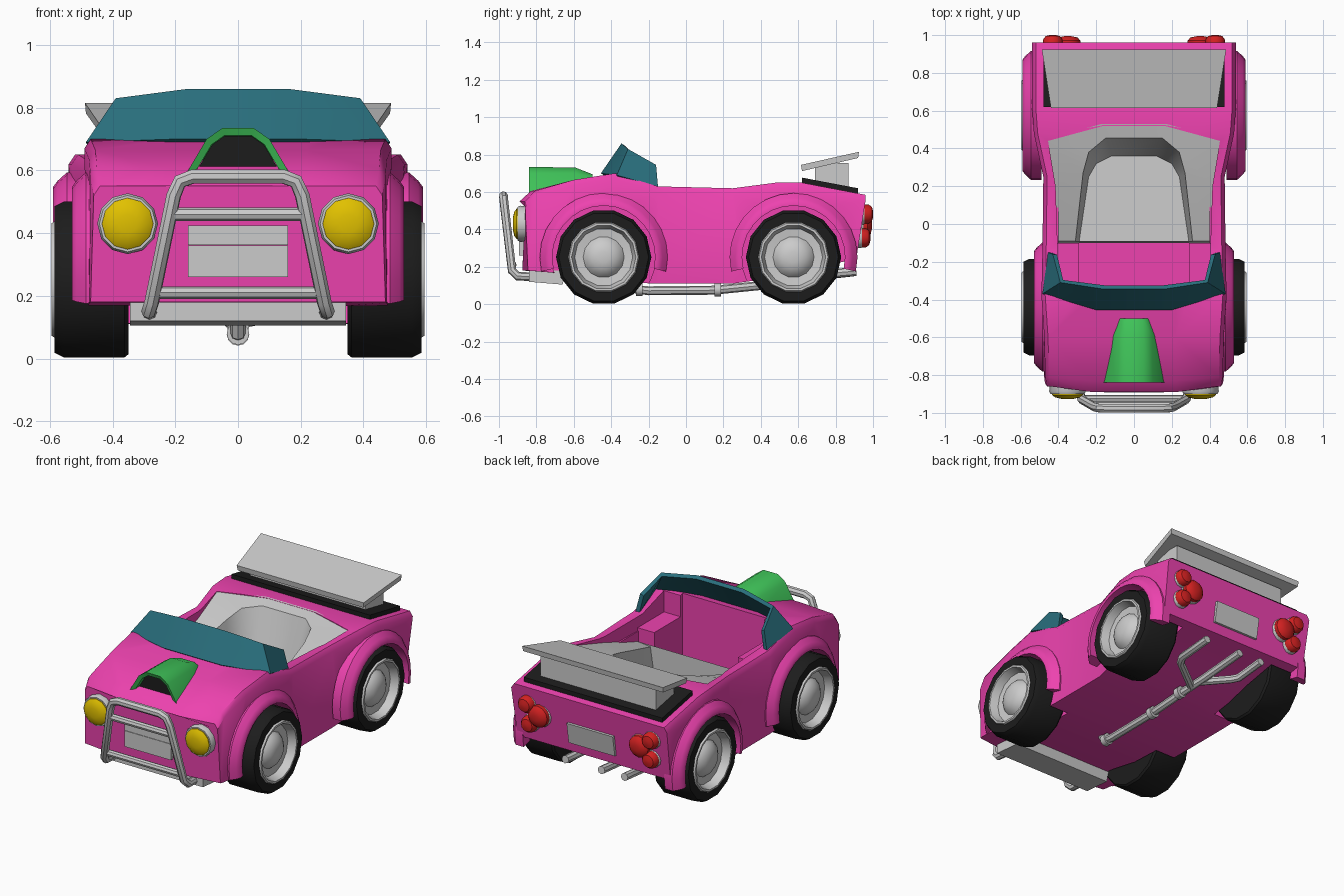
import bpy, bmesh, math
from mathutils import Vector

if "Cube" in bpy.data.objects:
    bpy.data.objects.remove(bpy.data.objects["Cube"])


def mat(name, r, g, b):
    m = bpy.data.materials.new(name)
    m.diffuse_color = (r, g, b, 1)
    m.use_nodes = True
    m.node_tree.nodes["Principled BSDF"].inputs["Base Color"].default_value = m.diffuse_color
    return m


PINK = mat("pink", .85, .055, .43)
TEAL = mat("teal", .022, .155, .2)
GREEN = mat("green", .05, .55, .1)
YELLOW = mat("yellow", .75, .53, 0)
RED = mat("red", .65, .015, .015)
BLACK = mat("black", .012, .012, .012)


def finish(name, bm, m=None):
    bmesh.ops.recalc_face_normals(bm, faces=bm.faces)
    me = bpy.data.meshes.new(name)
    bm.to_mesh(me)
    bm.free()
    ob = bpy.data.objects.new(name, me)
    bpy.context.collection.objects.link(ob)
    if m:
        me.materials.append(m)
    return ob


def loft(name, rings, m=None, caps=True, closed=True):
    """Skin a list of point rings."""
    bm = bmesh.new()
    vs = [[bm.verts.new(p) for p in r] for r in rings]
    n = len(rings[0])
    for a, b in zip(vs, vs[1:]):
        for i in range(n if closed else n - 1):
            j = (i + 1) % n
            bm.faces.new((a[i], a[j], b[j], b[i]))
    if caps:
        bm.faces.new(vs[0])
        bm.faces.new(vs[-1])
    return finish(name, bm, m)


def box(name, x0, x1, y0, y1, z0, z1, m=None):
    return loft(name, [[(x0, y0, z), (x1, y0, z), (x1, y1, z), (x0, y1, z)] for z in (z0, z1)], m)


def lathe(name, prof, origin, u, seg, m=None):
    """Revolve (distance along u, radius) points about direction u."""
    u = Vector(u)
    z = Vector((0, 0, 1))
    w = u.cross(z)
    rings = [[Vector(origin) + u * d + r * (w * math.cos(2 * math.pi * i / seg) + z * math.sin(2 * math.pi * i / seg))
              for i in range(seg)] for d, r in prof]
    return loft(name, rings, m)


def tube(name, pts, r):
    cu = bpy.data.curves.new(name, 'CURVE')
    cu.dimensions = '3D'
    cu.bevel_depth = r
    cu.bevel_resolution = 2
    cu.use_fill_caps = True
    sp = cu.splines.new('POLY')
    sp.points.add(len(pts) - 1)
    for p, c in zip(sp.points, pts):
        p.co = (*c, 1)
    ob = bpy.data.objects.new(name, cu)
    bpy.context.collection.objects.link(ob)
    activate(ob)
    bpy.ops.object.convert(target='MESH')


def activate(ob):
    bpy.ops.object.select_all(action='DESELECT')
    ob.select_set(True)
    bpy.context.view_layer.objects.active = ob


def apply(ob):
    activate(ob)
    for md in list(ob.modifiers):
        bpy.ops.object.modifier_apply(modifier=md.name)


def cut(ob, cutter):
    cutter.hide_render = True
    md = ob.modifiers.new("cut", 'BOOLEAN')
    md.operation = 'DIFFERENCE'
    md.solver = 'EXACT'
    md.object = cutter
    apply(ob)
    bpy.data.objects.remove(cutter)


def both(pts):
    """Right half outline followed by its mirror image."""
    return list(pts) + [(-p[0], *p[1:]) for p in reversed(pts)]


def flat(pts, z):
    return both([(p[0], p[1], z) for p in pts])


WHEELS = [(-.44, .53), (.575, .59)]   # y position, fender reach in x
WZ = .252

# body shell: y bottom, y top, z bottom, z top, half width bottom and top, bow of the middle
secs = [(-.845, -.86, .18, .55, .47, .46, .03), (-.82, -.81, .178, .605, .475, .47, .02),
        (-.6, -.6, .16, .665, .48, .475, 0), (-.4, -.38, .12, .70, .48, .49, 0),
        (-.15, -.15, .11, .63, .475, .485, 0), (.25, .25, .11, .62, .475, .48, 0),
        (.46, .48, .14, .65, .50, .53, 0), (.62, .62, .185, .65, .53, .54, 0), (.91, .96, .24, .585, .53, .54, 0)]
rings = [both([(.22, yb - d, zb), (wb, yb, zb), (wt, yt, zt - .03), (wt - .02, yt, zt), (.22, yt - d, zt)])
         for yb, yt, zb, zt, wb, wt, d in secs]
body = loft("body", rings, PINK)
for y, _ in WHEELS:
    for s in (-1, 1):
        cut(body, lathe("well_cutter", [(.34, .278), (.7, .278)], (0, y, WZ), (s, 0, 0), 28))
cut(body, box("footwell_cutter", -.29, .29, -.38, -.05, .2, .9))
cut(body, box("dash_cutter", -.405, .405, -.36, -.05, .56, .9))
upper_hole = [(.405, -.1), (.415, .2), (.455, .44), (.16, .52)]
lower_hole = [(.4, -.1), (.4, .21), (.32, .29), (.16, .44)]
cut(body, loft("seat_cutter", [flat(upper_hole, .54), flat(upper_hole, .9)]))
cut(body, loft("seat_cutter", [flat(lower_hole, .22), flat(lower_hole, .6)]))

# seat tub
outer = [(.41, -.09, .48), (.42, .2, .58), (.465, .45, .645), (.17, .53, .652)]
inner = [(.31, -.09, .47), (.27, .27, .58), (.24, .38, .62), (.15, .455, .63)]
low = [(.29, -.09, .34), (.24, .25, .33), (.2, .32, .33), (.12, .36, .33)]
step = both([(x, y, z) for (x, y), z in zip(lower_hole, (.46, .535, .545, .545))])
loft("seat", [flat(lower_hole, .22), step, both(outer), both(inner), both(low)])

# fenders and wheels
for y, X in WHEELS:
    for s in (-1, 1):
        sec = [(X - .1, .275), (X, .275), (X, .295), (X - .015, .315), (X - .045, .342), (X - .1, .342)]
        rings = []
        for i in range(17):
            a = math.radians(-13 + 206 * i / 16)
            rings.append([(s * x, y + r * math.cos(a), WZ + r * math.sin(a)) for x, r in sec])
        loft("fender", rings, PINK)
        lathe("tire", [(.35, .17), (.35, .245), (.362, .255), (.555, .255), (.585, .24), (.585, .188), (.53, .18)],
              (0, y, WZ), (s, 0, 0), 14, BLACK)
        lathe("rim", [(.45, .18), (.585, .19), (.595, .184), (.595, .172), (.545, .155), (.54, .11),
                      (.56, .095), (.58, .065), (.588, .03)], (0, y, WZ), (s, 0, 0), 14)

# windshield
lower = both([(.455, -.15, .63), (.485, -.37, .69), (.2, -.455, .70)])
upper = both([(.43, -.16, .745), (.39, -.31, .83), (.16, -.345, .86)])
glass = loft("windshield", [lower, upper], TEAL, caps=False, closed=False)
glass.modifiers.new("thick", 'SOLIDIFY').thickness = .025
apply(glass)


# hood scoop with dark recessed mouth
def arch(y, k, pts):
    return both([(x * k, y, .59 + (z - .59) * k) for x, z in pts])


front = [(.165, .59), (.10, .70), (.05, .735)]
mid = [(.125, .63), (.095, .70), (.05, .73)]
back = [(.085, .65), (.075, .68), (.045, .695)]
loft("hood_scoop", [arch(-.68, .7, front), arch(-.72, .84, front), arch(-.83, .84, front), arch(-.84, 1, front),
                    arch(-.59, 1, mid), arch(-.5, 1, back)], GREEN)
loft("scoop_mouth", [arch(-.80, .83, front), arch(-.7, .83, front)], BLACK)

# headlights and tail lights
for s in (-1, 1):
    c = (s * .352, 0, .43)
    lathe("headlight_ring", [(.82, .09), (.885, .097), (.9, .09), (.9, .07)], c, (0, -1, 0), 12)
    lathe("headlight", [(.86, .08), (.905, .082), (.918, .065), (.926, .03)], c, (0, -1, 0), 12, YELLOW)
    for x, z, r in ((.35, .425, .073), (.43, .482, .055), (.42, .355, .055)):
        o = (s * x, -.035 * (.55 - z) / .3, z)
        lathe("tail_light_ring", [(.9, r), (.958, r), (.963, r * .95)], o, (0, 1, 0), 12)
        lathe("tail_light", [(.95, r * .94), (.985, r * .92), (1.002, r * .7), (1.009, r * .25)], o, (0, 1, 0), 12, RED)

# number plates and front skid plate
box("front_plate", -.16, .16, -.893, -.86, .26, .36)
box("front_plate_top", -.16, .16, -.893, -.86, .362, .425)
loft("rear_plate", [[(x, .9, .3), (x, .933, .3), (x, .955, .43), (x, .9, .43)] for x in (-.16, .16)])
loft("skid_plate", [[(x, -.84, .12), (x, -.66, .105), (x, -.64, .18), (x, -.84, .185)] for x in (-.345, .345)])

# bull bar
tube("bull_bar", both([(.28, -.78, .145), (.285, -.9, .15), (.275, -.93, .18), (.205, -.97, .52),
                       (.185, -.975, .565), (.145, -.976, .58)]), .024)
tube("bull_bar_rail", [(-.215, -.96, .46), (.215, -.96, .46)], .021)
tube("bull_bar_rail", [(-.26, -.925, .21), (.26, -.925, .21)], .02)

# exhaust
tube("exhaust", [(0, -.29, .12), (0, -.27, .08), (0, -.2, .072), (0, .15, .075), (-.01, .45, .105),
                 (-.04, .6, .14), (-.05, .91, .175)], .024)
tube("exhaust_branch", [(-.02, .5, .115), (.17, .63, .15), (.2, .68, .155), (.2, .91, .175)], .024)
tube("exhaust_branch", [(-.03, .55, .13), (-.18, .67, .15), (-.21, .71, .155), (-.21, .91, .175)], .024)
for y, z in ((-.25, .08), (.17, .077), (.42, .102)):
    lathe("exhaust_joint", [(-.018, .036), (.018, .036)], (0, y, z), (0, 1, 0), 12)

# rear deck and spoiler
loft("deck_pad", [[(x, .62, .63), (x, .62, .677), (x, .92, .62), (x, .92, .575)] for x in (-.48, .48)], BLACK)
box("spoiler_support", -.4, .4, .69, .87, .61, .755)
loft("spoiler_wing", [[(s * .435, .62, .712), (s * .485, .92, .782), (s * .488, .925, .815), (s * .44, .615, .745)]
                      for s in (-1, 1)])

# smooth shading with sharp edges kept
for ob in list(bpy.context.scene.objects):
    activate(ob)
    bpy.ops.object.shade_smooth_by_angle(angle=math.radians(38))
